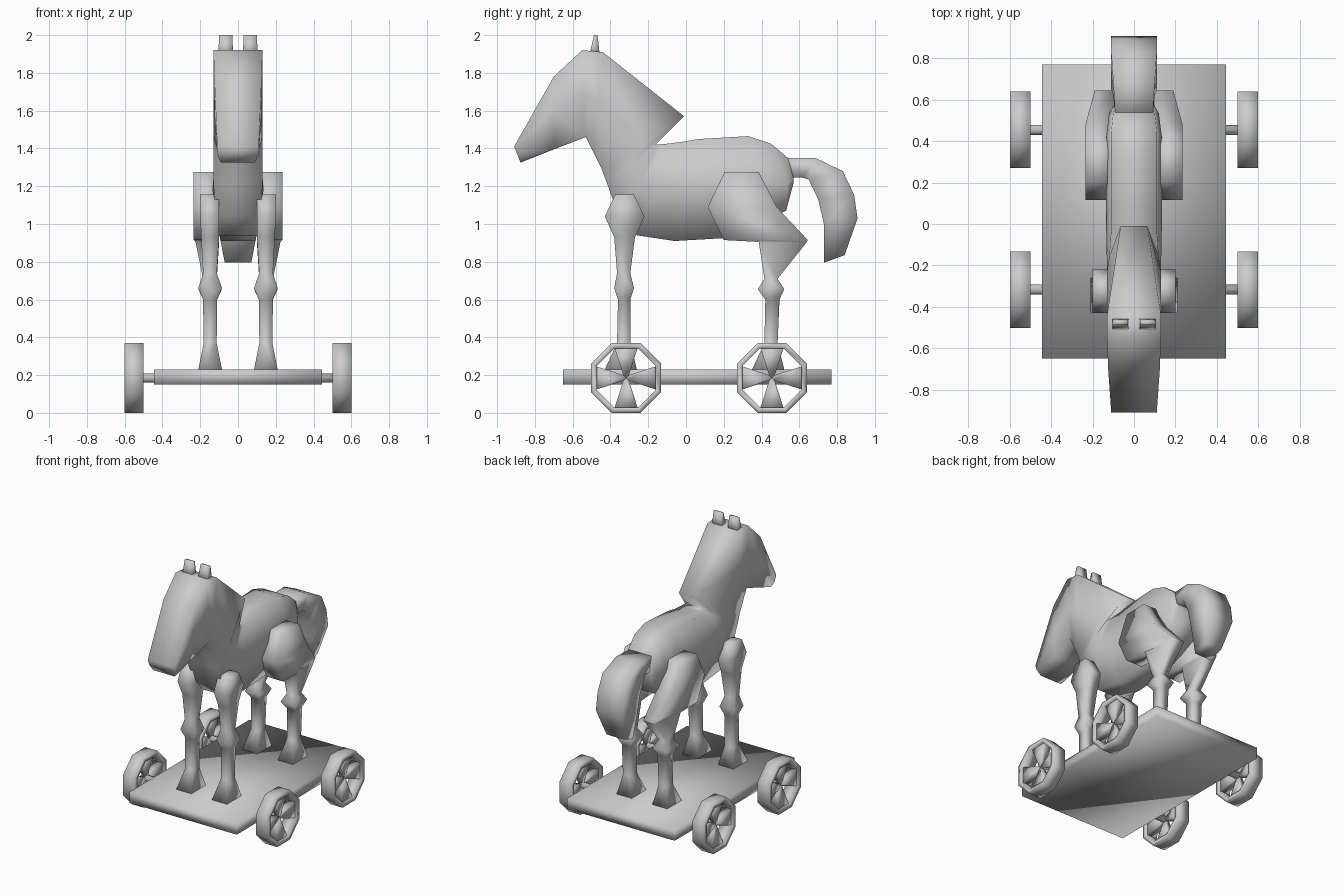
import bpy, bmesh
from math import sin, cos, pi


def loft(name, rings, loop=False, mirror=False):
    """Skin a list of equal-length vertex rings; cap the ends unless looped."""
    bm = bmesh.new()
    vs = [[bm.verts.new(p) for p in r] for r in rings]
    n = len(vs[0])
    pairs = list(zip(vs, vs[1:])) + ([(vs[-1], vs[0])] if loop else [])
    for a, b in pairs:
        for i in range(n):
            j = (i + 1) % n
            bm.faces.new((a[i], a[j], b[j], b[i]))
    if not loop:
        bm.faces.new(vs[0])
        bm.faces.new(vs[-1])
    bmesh.ops.recalc_face_normals(bm, faces=bm.faces)
    me = bpy.data.meshes.new(name)
    bm.to_mesh(me)
    bm.free()
    for f in me.polygons:
        f.use_smooth = True
    ob = bpy.data.objects.new(name, me)
    bpy.context.collection.objects.link(ob)
    if mirror:
        ob.modifiers.new("mirror", 'MIRROR').use_mirror_merge = False
    return ob


def slab(z, y0, y1, x0, x1, xb=None):
    """Horizontal rectangle; xb is the outer x at the back if it tapers."""
    return [(x0, y0, z), (x1, y0, z), (xb or x1, y1, z), (x0, y1, z)]


# Platform
loft("platform", [slab(z, -.65, .77, -.445, .445) for z in (.15, .23)])

# Head, neck and torso: top y z, bottom y z, half widths top / middle / bottom
ribs = [
    (-.91, 1.41, -.876, 1.325, .11, .11, .09),
    (-.70, 1.78, -.70, 1.395, .125, .125, .11),
    (-.55, 1.92, -.53, 1.46, .13, .13, .13),
    (-.44, 1.91, -.49, 1.38, .13, .13, .13),
    (-.01, 1.57, -.45, 1.30, .065, .13, .13),
    (-.16, 1.42, -.42, 1.22, .12, .13, .13),
    (-.10, 1.425, -.355, 1.04, .115, .13, .12),
    (-.02, 1.435, -.26, .94, .11, .132, .10),
    (.07, 1.45, -.06, .91, .11, .135, .09),
    (.33, 1.465, .20, .925, .11, .135, .09),
    (.45, 1.425, .38, 1.0, .11, .135, .10),
    (.54, 1.35, .53, 1.07, .10, .12, .10),
    (.57, 1.245, .57, 1.22, .09, .10, .09),
]
rings = []
for ty, tz, by, bz, a, b, c in ribs:
    my, mz = (ty + by) / 2, (tz + bz) / 2
    rings.append([(-a, ty, tz), (a, ty, tz), (b, my, mz),
                  (c, by, bz), (-c, by, bz), (-b, my, mz)])
loft("body", rings)

# Tail: outer y z, inner y z, half width
tail = [
    (.50, 1.35, .50, 1.245, .09),
    (.685, 1.35, .62, 1.245, .10),
    (.83, 1.28, .65, 1.235, .11),
    (.89, 1.155, .70, 1.13, .11),
    (.908, 1.03, .73, 1.0, .11),
    (.84, .835, .73, .795, .07),
]
loft("tail", [[(-w, oy, oz), (w, oy, oz), (w, iy, iz), (-w, iy, iz)]
              for oy, oz, iy, iz, w in tail])

# Ears
loft("ears", [slab(1.88, -.515, -.455, .025, .105),
              slab(2.0, -.487, -.468, .03, .10)], mirror=True)

# Front legs
loft("front_legs", [slab(*r) for r in [
    (1.155, -.375, -.275, .10, .20),
    (1.04, -.43, -.22, .10, .20),
    (.93, -.38, -.27, .10, .195),
    (.74, -.365, -.295, .112, .185),
    (.66, -.38, -.275, .085, .21),
    (.60, -.36, -.295, .11, .185),
    (.37, -.365, -.295, .113, .182),
    (.23, -.43, -.26, .085, .21)]], mirror=True)

# Hind legs
loft("hind_legs", [slab(*r) for r in [
    (1.275, .205, .385, .10, .235),
    (1.09, .115, .48, .10, .235),
    (.915, .20, .645, .10, .235, .19),
    (.905, .385, .64, .10, .225, .19),
    (.71, .415, .485, .112, .185),
    (.655, .38, .52, .085, .21),
    (.60, .42, .495, .11, .185),
    (.37, .415, .485, .113, .182),
    (.23, .35, .52, .085, .21)]], mirror=True)

# Wheels and axles
H = .185
for label, yc in (("front", -.317), ("rear", .455)):
    def polar(x, r, t, side=0):
        return (x, yc + r * cos(t) - side * sin(t), H + r * sin(t) + side * cos(t))

    loft(label + "_wheel_rims", [
        [polar(x, r, (k + .5) * pi / 4)
         for x, r in ((.50, .2), (.60, .2), (.60, .168), (.50, .168))]
        for k in range(8)], loop=True, mirror=True)
    for k in range(4):
        loft(f"{label}_wheel_spokes_{k + 1}", [
            [polar(.55 + sx * d, r, k * pi / 2, sy * w)
             for sx, sy in ((-1, -1), (1, -1), (1, 1), (-1, 1))]
            for r, w, d in ((0, .01, .012), (.16, .062, .035))], mirror=True)
    loft(label + "_axle", [[polar(x, .024, k * pi / 4) for k in range(8)]
                           for x in (-.55, .55)])
